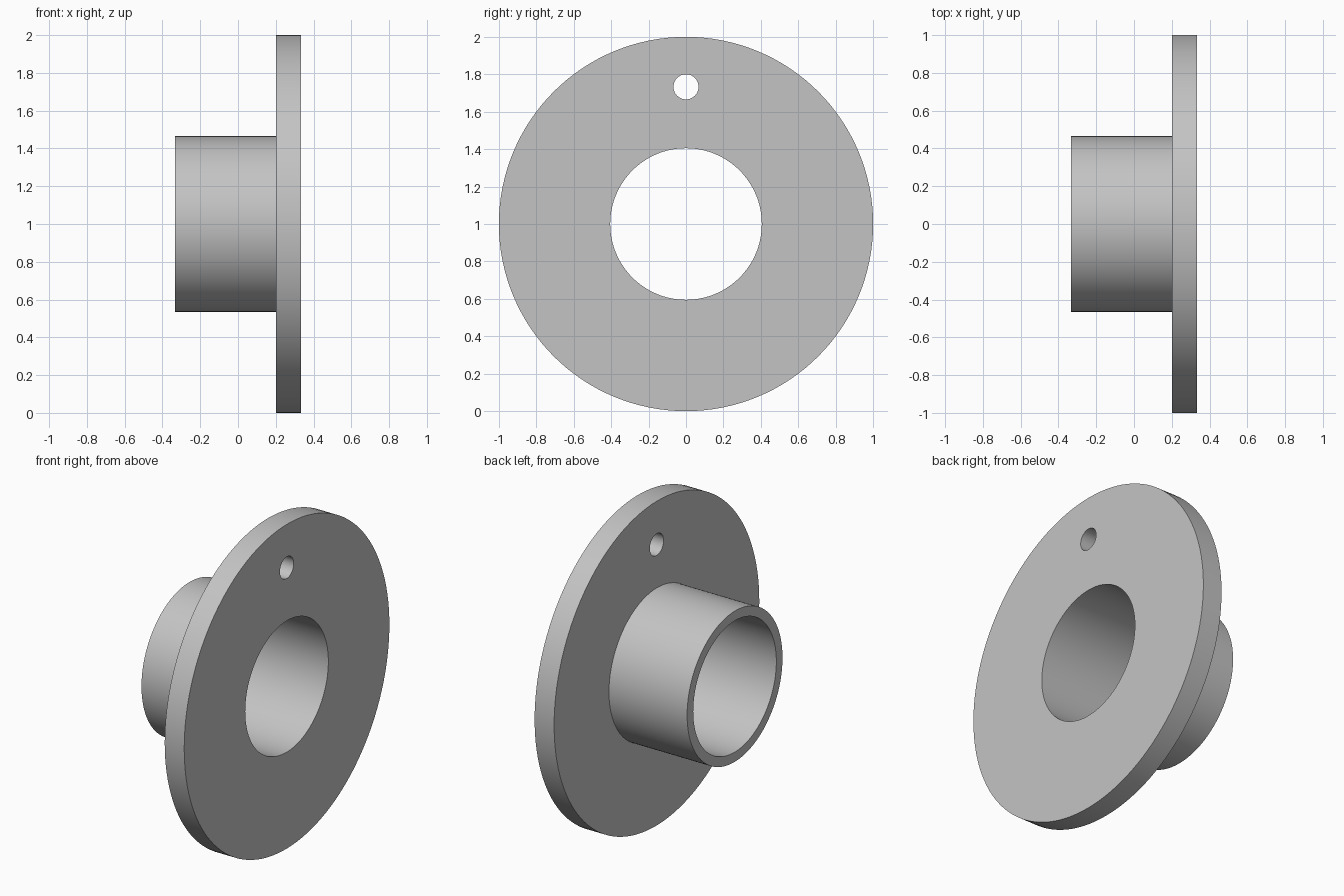
import bpy, bmesh
from math import pi, radians
from mathutils import Matrix, Vector

cube = bpy.data.objects.get("Cube")
if cube:
    bpy.data.objects.remove(cube, do_unlink=True)

SEGMENTS = 128
AXIS_Z = 1.0
BACK, SHOULDER, FACE = -0.333, 0.2, 0.333
BORE_R, HUB_R, FLANGE_R = 0.405, 0.465, 1.0
HOLE_R, HOLE_Z = 0.067, 1.733

grey = bpy.data.materials.new("plain grey")
grey.use_nodes = True
colour = (0.55, 0.55, 0.55, 1)
grey.diffuse_color = colour
grey.node_tree.nodes["Principled BSDF"].inputs["Base Color"].default_value = colour


def add_object(name, bm):
    bmesh.ops.recalc_face_normals(bm, faces=bm.faces)
    mesh = bpy.data.meshes.new(name)
    bm.to_mesh(mesh)
    bm.free()
    mesh.materials.append(grey)
    obj = bpy.data.objects.new(name, mesh)
    bpy.context.collection.objects.link(obj)
    return obj


# Flange and hollow hub: one closed profile (x, radius) turned about the x axis
profile = [(BACK, BORE_R), (BACK, HUB_R), (SHOULDER, HUB_R),
           (SHOULDER, FLANGE_R), (FACE, FLANGE_R), (FACE, BORE_R)]
bm = bmesh.new()
verts = [bm.verts.new((x, 0, AXIS_Z + r)) for x, r in profile]
edges = [bm.edges.new((v, verts[i - 1])) for i, v in enumerate(verts)]
bmesh.ops.spin(bm, geom=verts + edges, cent=(0, 0, AXIS_Z), axis=(1, 0, 0),
               angle=2 * pi, steps=SEGMENTS, use_merge=True)
bmesh.ops.remove_doubles(bm, verts=bm.verts, dist=1e-5)
flanged_hub = add_object("flanged_hub", bm)

# Small pin hole drilled through the flange above the bore
bm = bmesh.new()
place = Matrix.Translation(Vector(((SHOULDER + FACE) / 2, 0, HOLE_Z))) @ Matrix.Rotation(pi / 2, 4, 'Y')
bmesh.ops.create_cone(bm, cap_ends=True, segments=48, radius1=HOLE_R,
                      radius2=HOLE_R, depth=0.4, matrix=place)
cutter = add_object("pin_hole_cutter", bm)
cutter.hide_render = True

drill = flanged_hub.modifiers.new("pin_hole", 'BOOLEAN')
drill.operation = 'DIFFERENCE'
drill.solver = 'EXACT'
drill.object = cutter

for obj in bpy.context.selected_objects:
    obj.select_set(False)
bpy.context.view_layer.objects.active = flanged_hub
flanged_hub.select_set(True)
bpy.ops.object.modifier_apply(modifier=drill.name)
bpy.data.objects.remove(cutter, do_unlink=True)

# Smooth round walls, sharp rims
bpy.ops.object.shade_smooth_by_angle(angle=radians(30))
